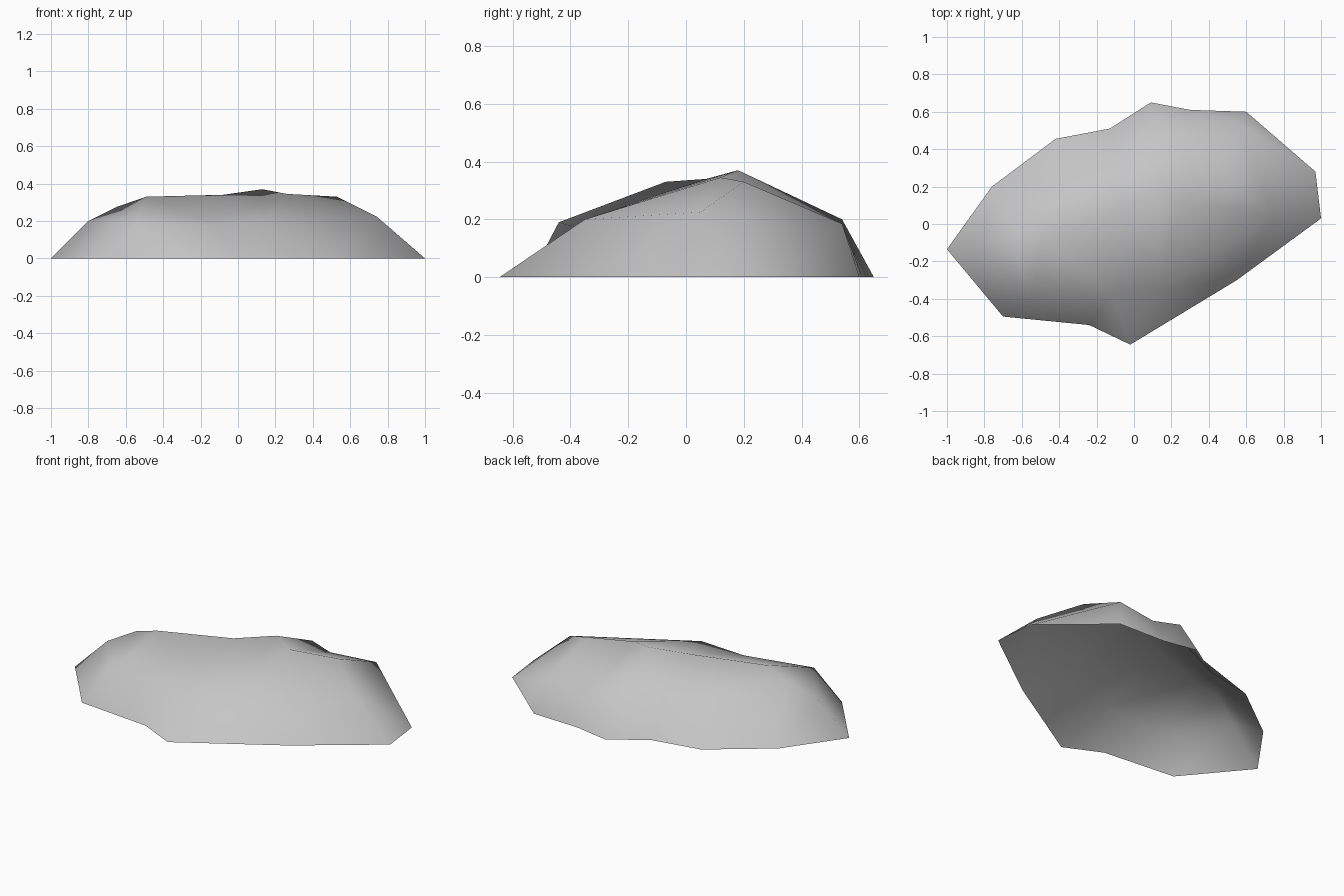
import bpy
from mathutils import Vector
from mathutils.geometry import delaunay_2d_cdt

cube = bpy.data.objects.get("Cube")
if cube:
    bpy.data.objects.remove(cube, do_unlink=True)

# Stone material
stone = bpy.data.materials.new("stone_grey")
stone.use_nodes = True
colour = (0.56, 0.56, 0.56, 1)
stone.diffuse_color = colour
bsdf = stone.node_tree.nodes["Principled BSDF"]
bsdf.inputs["Base Color"].default_value = colour
bsdf.inputs["Roughness"].default_value = 0.9

# Ground outline, counter-clockwise from the left end
outline = [(1, .03), (.97, .28), (.6, .6), (.3, .61), (.09, .65), (-.13, .51),
           (-.42, .455), (-.76, .2), (-1, -.135), (-.7, -.495), (-.24, -.54),
           (-.02, -.645), (.55, -.3)]
base = [(x, y, 0) for x, y in outline]

# Shoulder where the walls meet the top
shoulder = [(.74, .05, .225), (.55, .54, .185), (.275, .49, .19),
            (.12, .54, .2), (-.1, .34, .225), (-.34, .23, .21),
            (-.65, -.04, .275), (-.8, -.11, .2), (-.55, -.44, .19),
            (-.12, -.38, .172), (.14, -.35, .2)]

# Crest running from the left end over the peak to the right end
crest = [(.53, .2, .33), (.26, .12, .345), (.13, .18, .37),
         (-.08, .07, .34), (-.49, -.07, .33)]

points = base + shoulder + crest


def chain(start, count, closed):
    """Edges joining consecutive points."""
    last = count if closed else count - 1
    return [(start + i, start + (i + 1) % count) for i in range(last)]


first_shoulder = len(base)
first_crest = first_shoulder + len(shoulder)
edges = chain(0, len(base), True)
edges += chain(first_shoulder, len(shoulder), True)
edges += chain(first_crest, len(crest), False)
edges.append((first_crest - 1, first_crest + 2))      # front ridge to the peak

# Fill the outline with triangles and lift each corner to its height
flat, _, faces, origins, _, _ = delaunay_2d_cdt(
    [Vector(p[:2]) for p in points], edges, [], 1, 0.0001)
verts = [(v.x, v.y, points[o[0]][2]) for v, o in zip(flat, origins)]

mesh = bpy.data.meshes.new("rock_shell")
mesh.from_pydata(verts, [], faces)
mesh.materials.append(stone)
mesh.update()
if sum(p.normal.z for p in mesh.polygons) < 0:
    mesh.flip_normals()
mesh.shade_smooth()
rock = bpy.data.objects.new("rock_shell", mesh)
bpy.context.collection.objects.link(rock)
